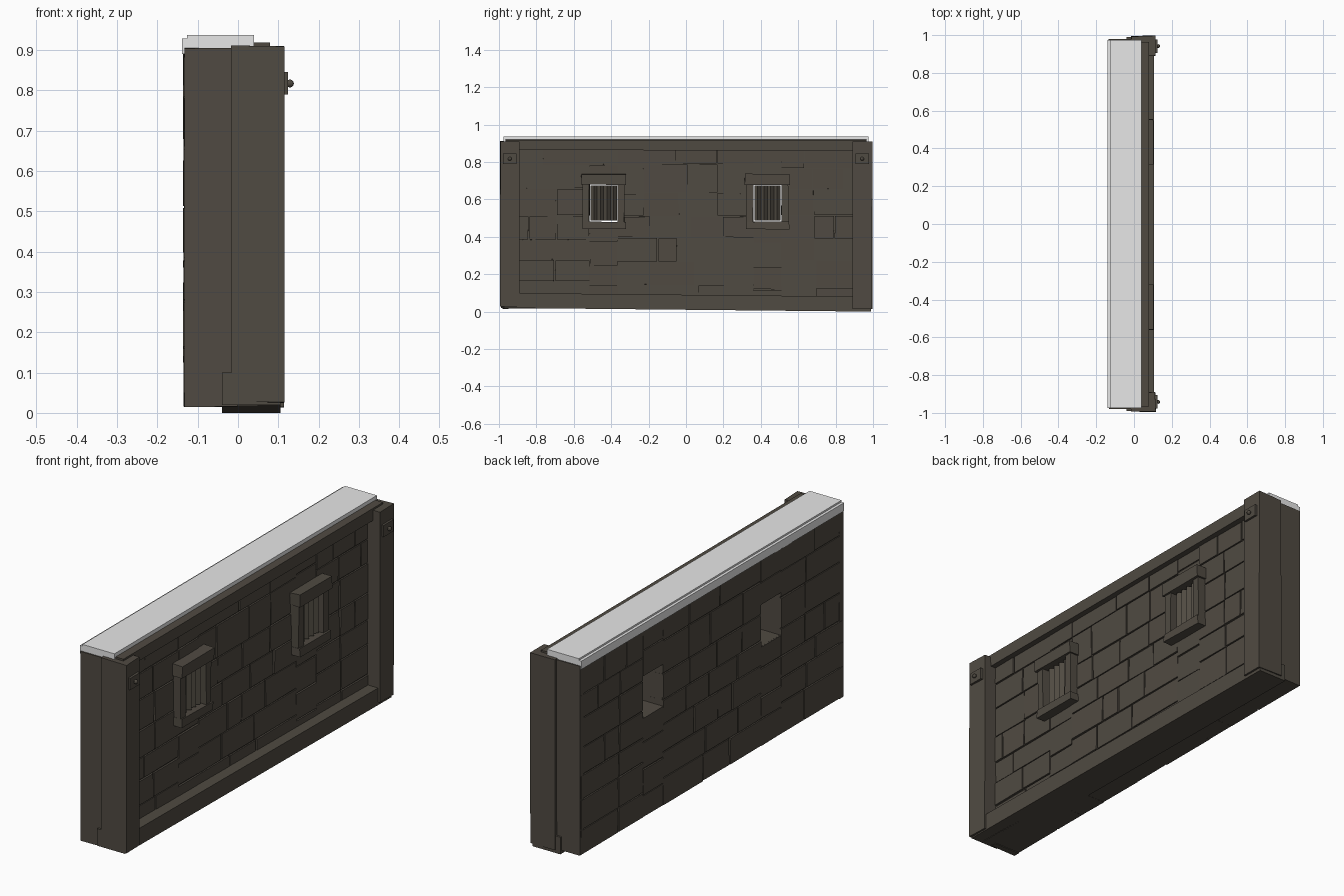
import bpy, bmesh, math, random
from mathutils import Matrix, Vector

if "Cube" in bpy.data.objects:
    bpy.data.objects.remove(bpy.data.objects["Cube"])

random.seed(4)

def material(name, rgb):
    m = bpy.data.materials.new(name)
    m.diffuse_color = (*rgb, 1)
    m.use_nodes = True
    m.node_tree.nodes["Principled BSDF"].inputs["Base Color"].default_value = m.diffuse_color
    return m

STONE = material("dark brown stone", (0.08, 0.069, 0.054))
CAP = material("light grey", (0.8, 0.8, 0.8))

def add_box(bm, x, y, z, jitter=0.0, tilt=0.0):
    """Box from ranges; tilt lowers it along y, jitter roughens its corners."""
    verts = bmesh.ops.create_cube(bm, size=1)["verts"]
    for v in verts:
        p = [r[0] if c < 0 else r[1] for r, c in zip((x, y, z), v.co)]
        p[2] -= tilt * p[1]
        v.co = [c + random.uniform(-jitter, jitter) for c in p]

def finish(name, bm, mat):
    mesh = bpy.data.meshes.new(name)
    bmesh.ops.recalc_face_normals(bm, faces=bm.faces)
    bm.to_mesh(mesh)
    bm.free()
    mesh.materials.append(mat)
    ob = bpy.data.objects.new(name, mesh)
    bpy.context.collection.objects.link(ob)
    return ob

def box(name, x, y, z, mat=STONE, jitter=0.0, tilt=0.0):
    bm = bmesh.new()
    add_box(bm, x, y, z, jitter, tilt)
    return finish(name, bm, mat)

# Wall panels (y range, z range), leaving two window openings
Z0, Z1, W0, W1 = 0.017, 0.905, 0.48, 0.68
panels = [((-0.97, -0.515), (Z0, Z1)), ((-0.365, 0.36), (Z0, Z1)), ((0.51, 0.97), (Z0, Z1))]
for win in ((-0.515, -0.365), (0.36, 0.51)):
    panels += [(win, (Z0, W0)), (win, (W1, Z1))]

# Solid core behind the joints
bm = bmesh.new()
for y, z in panels:
    add_box(bm, (-0.128, 0.044), y, z)
finish("wall_core", bm, STONE)

# Coursed stones, running through the wall and slightly proud of the core
bm = bmesh.new()
GAP = 0.003
for (y0, y1), (z0, z1) in panels:
    rows = max(1, round((z1 - z0) / 0.125))
    cuts = [z0 + (z1 - z0) * (i + (random.uniform(-.15, .15) if 0 < i < rows else 0)) / rows
            for i in range(rows + 1)]
    for r in range(rows):
        n = max(1, round((y1 - y0) / random.uniform(0.17, 0.24)))
        ys = [y0 + (y1 - y0) * (i + (random.uniform(-.3, .3) if 0 < i < n else 0)) / n
              for i in range(n + 1)]
        for a, b in zip(ys, ys[1:]):
            add_box(bm, (-0.134 + random.uniform(-.002, .002), 0.051 + random.uniform(-.002, .002)),
                    (a + GAP * (a > y0), b - GAP * (b < y1)),
                    (cuts[r] + GAP * (r > 0), cuts[r + 1] - GAP * (r < rows - 1)), 0.0012)
finish("wall_stones", bm, STONE)

# Smooth end slabs, corner posts and bolted plates
for s, side in ((-1, "left"), (1, "right")):
    def span(a, b):
        return tuple(sorted((s * a, s * b)))
    box(side + "_end_slab", (-0.133, 0.0), span(0.95, 0.98), (0.015, 0.905), jitter=0.001)
    box(side + "_post", (-0.015, 0.113), span(0.893, 0.995), (0.02 - s * 0.005, 0.91), jitter=0.003)
    box(side + "_plate", (0.10, 0.124), span(0.905, 0.978), (0.79, 0.845))
    bm = bmesh.new()
    bmesh.ops.create_uvsphere(bm, u_segments=10, v_segments=6, radius=0.01,
                              matrix=Matrix.Translation((0.129, s * 0.942, 0.817)))
    finish(side + "_bolt", bm, STONE)

# Horizontal beams of the frame
box("bottom_beam", (-0.04, 0.105), (-0.99, 0.99), (0.01, 0.09), tilt=0.01)
box("top_beam", (0.0, 0.078), (-0.965, 0.965), (0.862, 0.919), jitter=0.002)

# Light cap with a lip along the back
box("cap", (-0.126, 0.04), (-0.975, 0.975), (0.9, 0.937), CAP)
box("cap_lip", (-0.139, -0.12), (-0.975, 0.975), (0.89, 0.929), CAP)

# Window surrounds and bars
for name, c in (("left", -0.44), ("right", 0.435)):
    bm = bmesh.new()
    add_box(bm, (0.03, 0.102), (c - 0.12, c + 0.118), (0.68, 0.735), 0.003)
    add_box(bm, (0.03, 0.098), (c - 0.115, c + 0.118), (0.44, 0.48), 0.003)
    add_box(bm, (0.03, 0.09), (c - 0.112, c - 0.076), (0.475, 0.685), 0.003)
    add_box(bm, (0.03, 0.09), (c + 0.076, c + 0.112), (0.475, 0.685), 0.003)
    finish(name + "_window_surround", bm, STONE)
    bm = bmesh.new()
    for i in range(4):
        bmesh.ops.create_cone(bm, cap_ends=True, segments=4, radius1=0.0175, radius2=0.0175, depth=0.188,
                              matrix=Matrix.Translation((0.06, c + (i - 1.5) * 0.035, 0.58)))
    finish(name + "_window_bars", bm, STONE)
